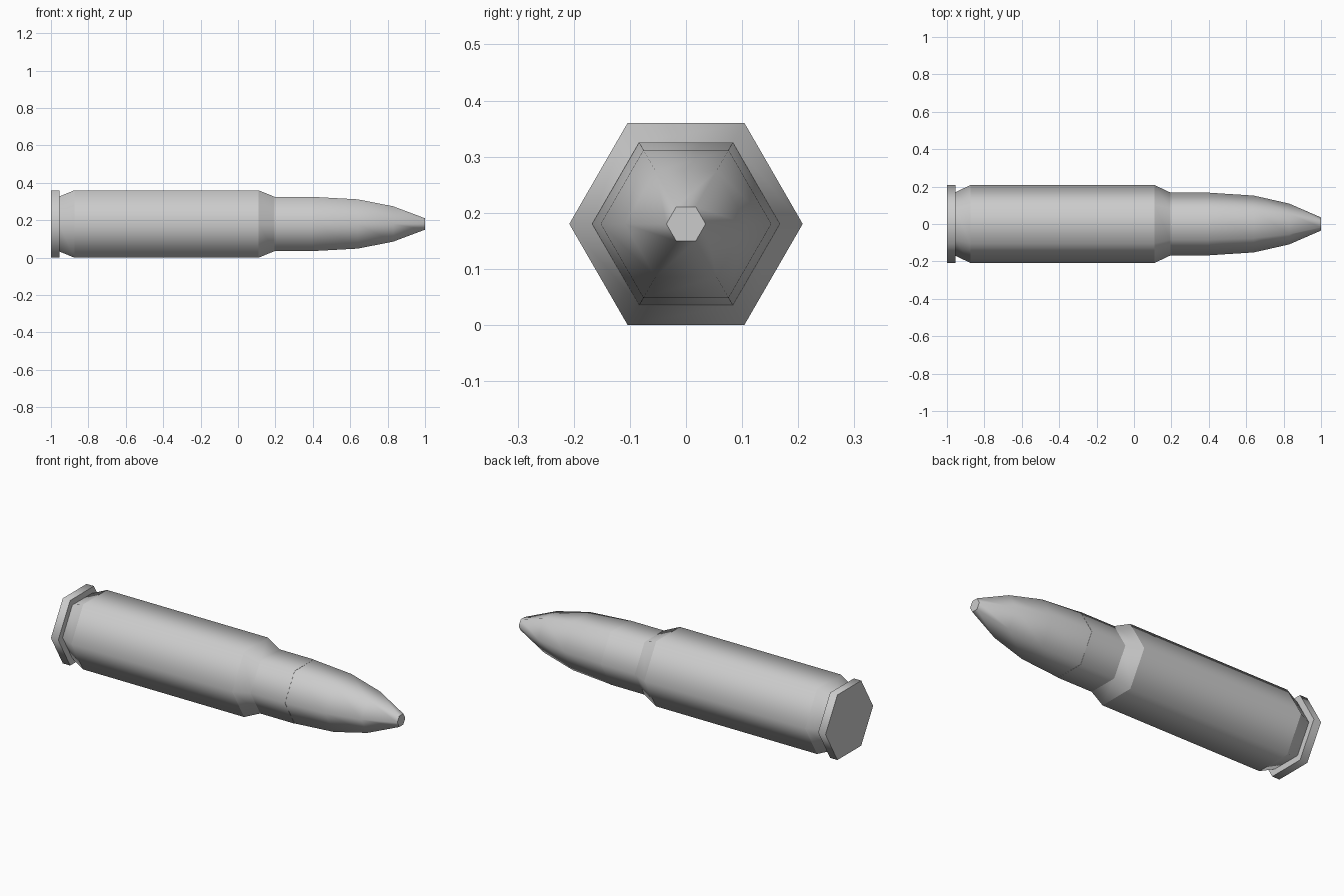
import bpy, bmesh, math

cube = bpy.data.objects.get("Cube")
if cube:
    bpy.data.objects.remove(cube)

SIDES = 6
RADIUS = 0.208
AXIS_Z = RADIUS * math.cos(math.pi / SIDES)  # flat side rests on the ground

metal = bpy.data.materials.new("grey metal")
grey = (0.6, 0.6, 0.6, 1)
metal.use_nodes = True
metal.diffuse_color = grey
metal.node_tree.nodes["Principled BSDF"].inputs["Base Color"].default_value = grey


def turned_part(name, profile, sharp_rings=()):
    """Six-sided solid along x from (x, radius) pairs, closed at both ends."""
    bm = bmesh.new()
    rings = []
    for x, r in profile:
        angles = [2 * math.pi * i / SIDES for i in range(SIDES)]
        rings.append([bm.verts.new((x, r * math.cos(a), AXIS_Z + r * math.sin(a)))
                      for a in angles])
    for a, b in zip(rings, rings[1:]):
        for i in range(SIDES):
            j = (i + 1) % SIDES
            bm.faces.new((a[i], a[j], b[j], b[i])).smooth = True
    bm.faces.new(rings[0])
    bm.faces.new(rings[-1])
    bmesh.ops.recalc_face_normals(bm, faces=bm.faces)
    # crisp edges around chosen rings and both end caps
    for k in {0, len(rings) - 1, *sharp_rings}:
        for i in range(SIDES):
            edge = bm.edges.get((rings[k][i], rings[k][(i + 1) % SIDES]))
            edge.smooth = False
    mesh = bpy.data.meshes.new(name)
    bm.to_mesh(mesh)
    bm.free()
    mesh.materials.append(metal)
    obj = bpy.data.objects.new(name, mesh)
    bpy.context.collection.objects.link(obj)
    return obj


# Casing: rim, extractor groove, body, shoulder and neck
turned_part("casing", [
    (-1.0, RADIUS), (-0.955, RADIUS),
    (-0.955, 0.170), (-0.875, RADIUS),
    (0.11, RADIUS), (0.195, 0.168), (0.405, 0.168),
], sharp_rings=(1, 2, 3, 4, 5))

# Curved tip seated in the neck
turned_part("tip", [
    (0.405, 0.167), (0.64, 0.152), (0.83, 0.109), (1.0, 0.035),
])
